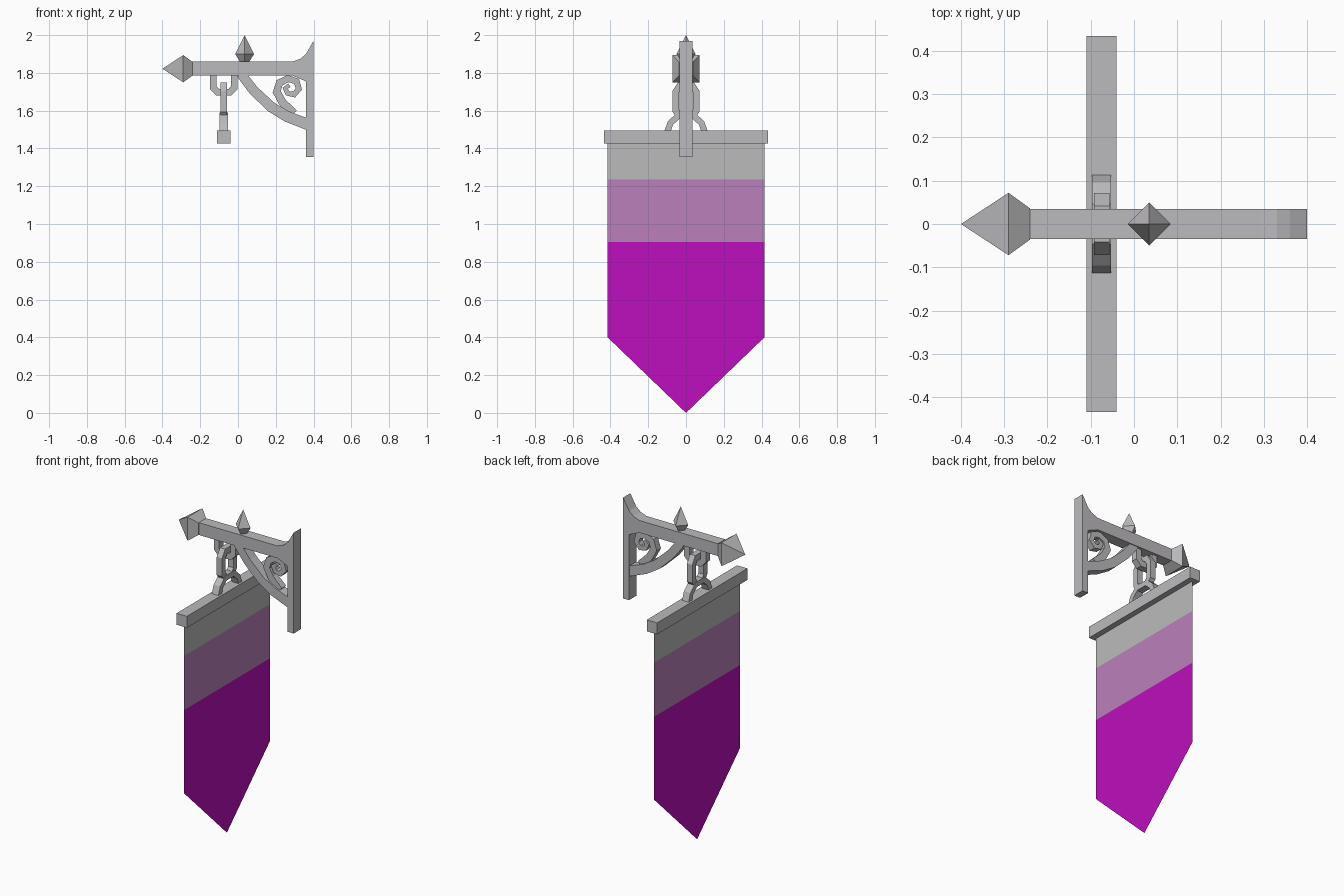
import bpy, bmesh, math
from mathutils import Vector, Matrix

cube = bpy.data.objects.get("Cube")
if cube:
    bpy.data.objects.remove(cube, do_unlink=True)


def material(name, rgb):
    m = bpy.data.materials.new(name)
    m.use_nodes = True
    m.diffuse_color = (*rgb, 1)
    bsdf = next(n for n in m.node_tree.nodes if n.type == 'BSDF_PRINCIPLED')
    bsdf.inputs["Base Color"].default_value = (*rgb, 1)
    return m


METAL = material("pale metal", (0.5, 0.49, 0.505))
GREY = material("grey cloth", (0.5, 0.5, 0.5))
LILAC = material("lilac cloth", (0.5, 0.22, 0.5))
PURPLE = material("purple cloth", (0.51, 0.005, 0.51))

HANG_X = -0.075     # plane of the chain, rod and cloth


def finish(name, bm, mats=(METAL,)):
    bmesh.ops.recalc_face_normals(bm, faces=bm.faces)
    me = bpy.data.meshes.new(name)
    bm.to_mesh(me)
    bm.free()
    for m in mats:
        me.materials.append(m)
    ob = bpy.data.objects.new(name, me)
    bpy.context.collection.objects.link(ob)
    return ob


def place(plane, u, v, d):
    """Map profile (u, v) and depth d into the XZ or YZ plane."""
    return Vector((u, d, v)) if plane == "XZ" else Vector((HANG_X + d, u, v))


def prism(name, outline, half, plane="XZ"):
    bm = bmesh.new()
    lo, hi = ([bm.verts.new(place(plane, u, v, s * half)) for u, v in outline] for s in (-1, 1))
    bm.faces.new(lo)
    bm.faces.new(hi[::-1])
    n = len(lo)
    for i in range(n):
        j = (i + 1) % n
        bm.faces.new((lo[i], hi[i], hi[j], lo[j]))
    return finish(name, bm)


def ribbon(name, path, widths, half, plane="XZ", closed=False):
    """Sweep a rectangular section along a flat path with mitred corners."""
    pts = [Vector(p) for p in path]
    n = len(pts)
    bm = bmesh.new()
    rings = []
    for i, p in enumerate(pts):
        a = (p - pts[i - 1]).normalized() if closed or i else None
        b = (pts[(i + 1) % n] - p).normalized() if closed or i < n - 1 else None
        a, b = a or b, b or a
        t = (a + b).normalized()
        w = widths[0] + (widths[1] - widths[0]) * i / (n - 1)
        off = Vector((-t.y, t.x)) * (w / 2 / max(t.dot(a), 0.5))
        rings.append([bm.verts.new(place(plane, *(p + off * s), d * half))
                      for s, d in ((1, 1), (1, -1), (-1, -1), (-1, 1))])
    for i in range(n if closed else n - 1):
        r, q = rings[i], rings[(i + 1) % n]
        for k in range(4):
            bm.faces.new((r[k], r[(k + 1) % 4], q[(k + 1) % 4], q[k]))
    if not closed:
        bm.faces.new(rings[0])
        bm.faces.new(rings[-1][::-1])
    return finish(name, bm)


def spike(name, rings, height, matrix):
    """Four-sided point: square rings of (height, radius), then an apex."""
    bm = bmesh.new()
    loops = [[bm.verts.new((r * math.cos(k * math.pi / 2), r * math.sin(k * math.pi / 2), z))
              for k in range(4)] for z, r in rings]
    apex = bm.verts.new((0, 0, height))
    bm.faces.new(loops[0])
    for k in range(4):
        j = (k + 1) % 4
        for a, b in zip(loops, loops[1:]):
            bm.faces.new((a[k], a[j], b[j], b[k]))
        bm.faces.new((loops[-1][k], loops[-1][j], apex))
    bm.transform(matrix)
    return finish(name, bm)


def mirrored(half_path):
    """Complete a left-right symmetric path from its positive half."""
    return half_path + [(-u, v) for u, v in reversed(half_path)]


# Wall plate and beam with flared root
prism("wall_plate", [(0.36, 1.355), (0.4, 1.355), (0.4, 1.97), (0.36, 1.9)], 0.035)
prism("beam", [(-0.24, 1.785), (0.29, 1.785), (0.36, 1.755), (0.36, 1.9),
               (0.33, 1.875), (0.29, 1.86), (-0.24, 1.86)], 0.035)

# Pointed beam end and upright finial
root2 = math.sqrt(2)
spike("beam_point", [(0, 0.036 * root2), (0.05, 0.072 * root2)], 0.16,
      Matrix.Translation((-0.24, 0, 1.822)) @ Matrix.Rotation(-math.pi / 2, 4, 'Y')
      @ Matrix.Rotation(math.pi / 4, 4, 'Z'))
spike("finial", [(0, 0.025), (0.04, 0.05)], 0.14, Matrix.Translation((0.035, 0, 1.86)))

# Curved brace and scroll
ribbon("brace", [(0.015, 1.795), (0.082, 1.708), (0.175, 1.62), (0.258, 1.57), (0.37, 1.527)],
       (0.05, 0.06), 0.03)
ribbon("scroll", [(0.295, 1.585), (0.235, 1.645), (0.205, 1.7), (0.22, 1.748), (0.265, 1.77),
                  (0.31, 1.755), (0.322, 1.715), (0.297, 1.685), (0.262, 1.692),
                  (0.25, 1.718), (0.272, 1.735)], (0.045, 0.02), 0.02)

# Hanger under the beam
ribbon("beam_hanger", [(HANG_X + u, v) for u, v in
                       mirrored([(0.056, 1.795), (0.056, 1.722), (0.033, 1.698)])],
       (0.035, 0.035), 0.02)

# Chain link and the arch fixed to the rod
ribbon("chain_link", mirrored([(0.033, 1.572), (0.055, 1.6), (0.055, 1.7), (0.033, 1.733)]),
       (0.034, 0.034), 0.018, "YZ", closed=True)
ribbon("rod_arch", mirrored([(0.1, 1.485), (0.082, 1.535), (0.04, 1.573)]),
       (0.032, 0.032), 0.022, "YZ")

# Cross rod
prism("cross_rod", [(-0.435, 1.425), (0.435, 1.425), (0.435, 1.495), (-0.435, 1.495)],
      0.035, "YZ")

# Cloth: a thin sheet in three bands, ending in a point
bm = bmesh.new()
levels = [1.43, 1.235, 0.905, 0.4]
rows = [[bm.verts.new((HANG_X, y, z)) for y in (-0.415, 0.415)] for z in levels]
tip = bm.verts.new((HANG_X, 0, 0))
for i in range(2):
    (a, b), (c, d) = rows[i], rows[i + 1]
    bm.faces.new((a, c, d, b)).material_index = i
(a, b), (c, d) = rows[2], rows[3]
bm.faces.new((a, c, tip, d, b)).material_index = 2
finish("banner_cloth", bm, (GREY, LILAC, PURPLE))
